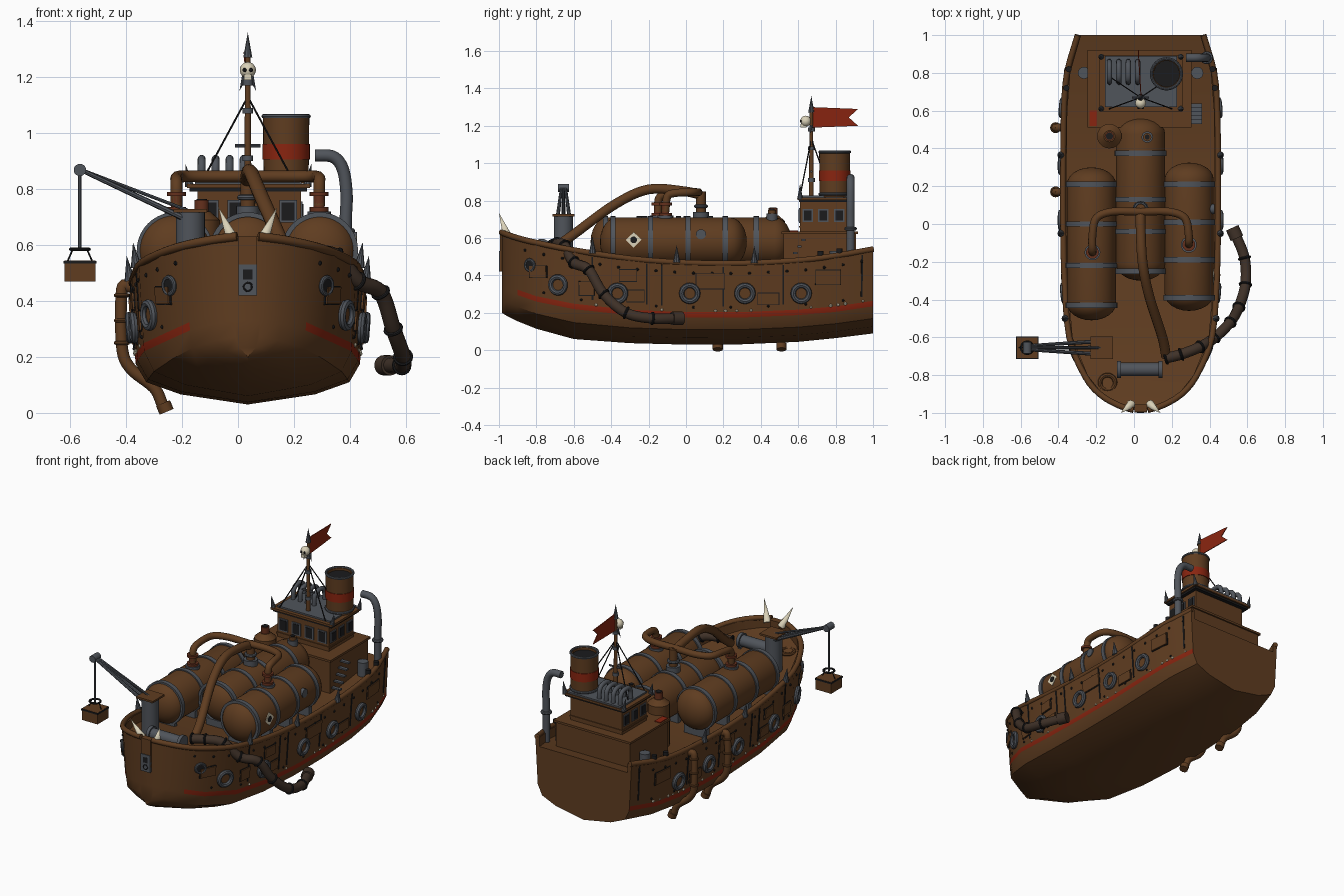
import bpy, bmesh, math, random
from mathutils import Vector as V, Matrix

if "Cube" in bpy.data.objects:
    bpy.data.objects.remove(bpy.data.objects["Cube"])

random.seed(4)
CX = .035  # hull centreline
def mat(name, *c):
    m = bpy.data.materials.new(name)
    m.diffuse_color = (*c, 1)
    m.use_nodes = True
    m.node_tree.nodes["Principled BSDF"].inputs["Base Color"].default_value = m.diffuse_color
    return m
BROWN = mat("rust_brown", .115, .046, .0145)
STEEL = mat("steel_grey", .08, .089, .104)
BLACK = mat("soot_black", .011, .011, .012)
RED = mat("dull_red", .25, .018, .005)
BONE = mat("bone", .70, .64, .48)
HOSE = mat("hose_brown", .05, .031, .021)
RUST = mat("valve_rust", .13, .03, .012)

def finish(name, me, *mats):
    for m in mats:
        me.materials.append(m)
    for p in me.polygons:
        p.use_smooth = True
    me.set_sharp_from_angle(angle=math.radians(35))
    o = bpy.data.objects.new(name, me)
    bpy.context.collection.objects.link(o)
    return o
def emit(name, bm, *mats):
    bmesh.ops.recalc_face_normals(bm, faces=bm.faces)
    me = bpy.data.meshes.new(name)
    bm.to_mesh(me)
    bm.free()
    return finish(name, me, *mats)
def frame(loc, n=None):
    r = V(n).to_track_quat('Z', 'Y').to_matrix().to_4x4() if n is not None else Matrix()
    return Matrix.Translation(V(loc)) @ r
def box(name, loc, dim, m, n=None):
    bm = bmesh.new()
    bmesh.ops.create_cube(bm, size=1, matrix=frame(loc, n) @ Matrix.Diagonal((*dim, 1)))
    return emit(name, bm, m)
def cyl(name, a, b, r, m, r2=None, seg=20):
    a, b = V(a), V(b)
    bm = bmesh.new()
    bmesh.ops.create_cone(bm, cap_ends=True, segments=seg, radius1=r, radius2=r if r2 is None else r2,
                          depth=(b - a).length, matrix=frame((a + b) / 2, b - a))
    return emit(name, bm, m)
def ball(name, loc, r, m, seg=12):
    bm = bmesh.new()
    bmesh.ops.create_uvsphere(bm, u_segments=seg, v_segments=seg // 2 + 1, radius=r, matrix=frame(loc))
    return emit(name, bm, m)
def lathe(name, prof, loc, axis, m, seg=32, closed=False):
    bm, M = bmesh.new(), frame(loc, axis)
    rows = [[bm.verts.new(M @ V((r * math.cos(k * math.tau / seg), r * math.sin(k * math.tau / seg), h)))
             for k in range(seg)] for r, h in prof]
    for a, b in zip(rows, rows[1:] + ([rows[0]] if closed else [])):
        for k in range(seg):
            bm.faces.new((a[k], a[(k + 1) % seg], b[(k + 1) % seg], b[k]))
    bmesh.ops.remove_doubles(bm, verts=bm.verts, dist=1e-5)
    return emit(name, bm, m)
def ring(name, loc, axis, R, r, m, seg=24):
    prof = [(R + r * math.cos(t * math.pi / 4), r * math.sin(t * math.pi / 4)) for t in range(8)]
    return lathe(name, prof, loc, axis, m, seg, True)
def smooth_path(pts, n=6):
    p = [V(q) for q in pts]
    p = [2 * p[0] - p[1]] + p + [2 * p[-1] - p[-2]]
    out = []
    for a, b, c, d in zip(p, p[1:], p[2:], p[3:]):
        for i in range(n):
            t = i / n
            out.append(.5 * (2 * b + (c - a) * t + (2 * a - 5 * b + 4 * c - d) * t * t + (3 * b - a - 3 * c + d) * t ** 3))
    return out + [p[-2]]
def tube(name, pts, r, m, n=6):
    path = smooth_path(pts, n)
    cu = bpy.data.curves.new(name, 'CURVE')
    cu.dimensions, cu.bevel_depth, cu.bevel_resolution, cu.use_fill_caps = '3D', r, 4, True
    sp = cu.splines.new('POLY')
    sp.points.add(len(path) - 1)
    for q, v in zip(sp.points, path):
        q.co = (*v, 1)
    tmp = bpy.data.objects.new(name + "_path", cu)
    bpy.context.collection.objects.link(tmp)
    me = bpy.data.meshes.new_from_object(tmp.evaluated_get(bpy.context.evaluated_depsgraph_get()))
    bpy.data.objects.remove(tmp)
    me.materials.clear()
    finish(name, me, m)
    return path

# Hull stations: y, half width, rim height, keel height, stripe height
ST = [(-.985, .05, .63, .2, .33), (-.96, .13, .62, .185, .32), (-.9, .23, .6, .155, .295), (-.8, .31, .575, .115, .26),
      (-.6, .39, .535, .06, .22), (-.3, .415, .49, .038, .187), (0, .422, .468, .03, .175), (.3, .422, .465, .032, .175),
      (.6, .418, .48, .045, .188), (.8, .402, .505, .065, .205), (1, .345, .54, .09, .235)]
def st(y):
    for a, b in zip(ST, ST[1:]):
        if y <= b[0] or b is ST[-1]:
            f = (y - a[0]) / (b[0] - a[0])
            w, zt, zb, zc = [p + (q - p) * f for p, q in zip(a[1:], b[1:])]
            return w, zt, zb, zc, .95 - .07 * min(1, max(0, (-.6 - y) / .4))
def section(y):
    w, zt, zb, zc, k = st(y)
    d, i = zc - zb, max(w - .03, .4 * w)
    h = [(0, zb), (.57 * w, zb + .25 * d), (.86 * w, zb + .55 * d), (k * w, zc), (k * w + (1 - k) * w * .1, zc + .029),
         (w, zt), (i, zt), (i, zt - .06), (0, zt - .06)]
    return h + [(-x, z) for x, z in reversed(h[1:-1])]
bm = bmesh.new()
rows = [[bm.verts.new((CX + x, s[0], z)) for x, z in section(s[0])] for s in ST]
for i, (a, b) in enumerate(zip(rows, rows[1:])):
    for j in range(16):
        f = bm.faces.new((a[j], a[(j + 1) % 16], b[(j + 1) % 16], b[j]))
        f.material_index = int(j in (3, 12) and i > 1)
bm.faces.new(rows[0])
bm.faces.new(rows[-1])
emit("hull", bm, BROWN, RED)

def side_pt(y, z, s):
    w, zt, zb, zc, k = st(y)
    return V((CX + s * w * (k + (1 - k) * (z - zc) / (zt - zc)), y, z))
def side(y, z, s):
    n = (side_pt(y + .02, z, s) - side_pt(y - .02, z, s)).cross(side_pt(y, z + .02, s) - side_pt(y, z - .02, s)).normalized()
    return side_pt(y, z, s), n * (1 if n.x * s > 0 else -1)

# Fittings on both hull sides
for s in (-1, 1):
    tube("rail", [(CX + s * (q[1] - .012), q[0], q[2]) for q in ST], .016, BROWN, 3)
    for y, z in ((-.68, .35), (-.365, .305), (.02, .305), (.315, .305), (.615, .305)):
        p, n = side(y, z, s)
        ring("fender_ring", p + n * .012, n, .043, .014, STEEL)
        cyl("fender_plate", p, p + n * .008, .035, BROWN)
    p, n = side(-.83, .455, s)
    cyl("hawse_hole", p, p + n * .012, .026, BLACK)
    ring("hawse_rim", p + n * .008, n, .03, .008, STEEL)
    for y in (-.5, -.21, -.13, .2, .52, .94):
        w, zt, zb, zc, k = st(y)
        p, n = side(y, (zt + zc) / 2 + .02, s)
        box("seam", p, (.009, zt - zc - .08, .008), BLACK, n)
    for i in range(19):
        y = -.86 + .1 * i
        p, n = side(y, st(y)[1] - .055, s)
        ball("rivet", p, .008, BLACK, 8)
        if i % 2:
            p, n = side(y, st(y)[3] + .055, s)
            ball("lower_rivet", p, .007, BLACK, 8)
    for y, z, w, h in ((-.79, .42, .1, .06), (-.53, .33, .08, .07), (-.31, .4, .09, .06), (.13, .37, .15, .08), (-.27, .29, .09, .06), (.44, .275, .11, .06), (.76, .39, .13, .075)):
        p, n = side(y, z, s)
        box("patch_edge", p, (w + .008, h + .008, .006), BLACK, n)
        box("patch", p + n * .003, (w, h, .012), BROWN, n)
    # Barnacles along the stripe
    for i in range(14):
        y = random.uniform(-.55, .95)
        p, n = side(y, st(y)[3] + .036, s)
        ball("barnacle", p, random.uniform(.006, .01), BONE, 6)
    for y in (-.5, -.05, .365):
        p = side_pt(y, st(y)[1], s)
        cyl("rail_spike", p, p + V((s * .012, 0, .09)), .02, STEEL, 0, 10)
    for y in (.72, .82):
        p = side_pt(y, st(y)[1], s) - V((s * .015, 0, 0))
        cyl("bollard", p, p + V((0, 0, .035)), .016, BLACK, seg=12)
    cyl("deck_vent", (CX + s * .3, .8, .44), (CX + s * .3, .8, .53), .032, STEEL)
    # Bow tusks
    cyl("tusk", (CX + s * .05, -.955, .61), (CX + s * .105, -1, .735), .024, BONE, 0, 12)

# Stem and bow gear
box("stem_plate", (CX, -.975, .525), (.066, .04, .21), BROWN)
box("bow_fairlead", (CX, -.977, .475), (.066, .044, .11), STEEL)
box("fairlead_slot", (CX, -.98, .495), (.034, .04, .035), BLACK)
ring("bow_hook", (CX, -.996, .45), (0, 1, 0), .015, .005, BLACK, 12)
cyl("windlass_drum", (-.07, -.77, .55), (.13, -.77, .55), .036, STEEL)
for x in (-.08, .14):
    cyl("windlass_flange", (x - .01, -.77, .55), (x + .01, -.77, .55), .046, STEEL)
    box("windlass_foot", (x, -.77, .52), (.02, .05, .06), STEEL)
ring("bow_hatch", (-.14, -.84, .525), (0, 0, 1), .04, .012, BROWN)

# Three tanks with bands, saddles
R = .13
for x, y0, y1, bands in ((-.225, -.51, .3, (-.43, -.22, 0, .21)), (CX, -.3, .565, (-.25, -.04, .13, .375)), (.292, -.46, .325, (-.39, -.19, .01, .21))):
    arc = [(R * math.sin(t * math.pi / 12), .09 * (1 - math.cos(t * math.pi / 12))) for t in range(7)]
    L = y1 - y0
    lathe("tank", arc + [(r, L - h) for r, h in reversed(arc)], (x, y0, .58), (0, 1, 0), BROWN, 40)
    for y in bands:
        lathe("tank_band", [(R - .01, -.014), (R + .007, -.014), (R + .007, .014), (R - .01, .014)], (x, y, .58), (0, 1, 0), STEEL, 40, True)
        box("tank_saddle", (x, y, .44), (.16, .03, .06), STEEL)
box("warning_plate", (.42, -.28, .59), (.006, .06, .06), BONE).data.transform(
    Matrix.Translation((.42, -.28, .59)) @ Matrix.Rotation(math.pi / 4, 4, 'X') @ Matrix.Translation((-.42, .28, -.59)))
cyl("warning_dot", (.42, -.28, .59), (.426, -.28, .59), .018, BLACK)
cyl("tank_gauge", (.4, .08, .62), (.425, .08, .62), .027, STEEL)

# Manifold pipes, valves, bow pipe and hose
for x, y in ((-.22, -.15), (.29, -.11)):
    sx = -1 if x < 0 else 1
    tube("manifold_branch", [(CX, .065, .845), (CX + sx * .15, .065, .845), (x - sx * .02, .03, .845), (x, -.06, .84), (x, y + .01, .82), (x, y, .74)], .021, BROWN)
    cyl("valve_body", (x, y, .69), (x, y, .79), .02, RUST)
    for z in (.72, .775):
        cyl("valve_flange", (x, y, z), (x, y, z + .015), .034, RUST)
    cyl("valve_seat", (x, y, .69), (x, y, .72), .042, STEEL)
cyl("manifold_riser", (CX, .08, .69), (CX, .08, .85), .026, BROWN)
cyl("manifold_seat", (CX, .08, .69), (CX, .08, .74), .042, STEEL)
ring("manifold_collar", (CX, .08, .77), (0, 0, 1), .028, .01, STEEL)
tube("bow_pipe", [(CX, .08, .83), (CX, -.01, .85), (.045, -.2, .86), (.08, -.38, .78), (.15, -.6, .62), (.17, -.7, .55)], .026, BROWN)
hose = [(.17, -.71, .56), (.25, -.69, .57), (.35, -.65, .56), (.43, -.6, .47), (.51, -.52, .43), (.555, -.44, .3), (.59, -.32, .2), (.585, -.18, .17), (.535, -.05, .17)]
path = tube("hose", hose, .028, HOSE)
for i in range(0, len(path) - 1, 6):
    ring("hose_clamp", path[i], path[i + 1] - path[i], .029, .007, BLACK, 16)
cyl("hose_nozzle", (.545, -.075, .17), (.52, -.02, .17), .036, HOSE)
cyl("tank_hatch", (.07, .46, .68), (.07, .46, .73), .03, STEEL)
cyl("tank_hatch_lid", (.07, .46, .73), (.07, .46, .75), .022, BROWN)
cyl("hatch_bolt", (.07, .46, .75), (.07, .46, .757), .013, BLACK)
cyl("deck_canister", (-.13, .465, .42), (-.13, .465, .69), .065, BROWN)
cyl("canister_cap", (-.13, .465, .69), (-.13, .465, .72), .065, BROWN, .03)
cyl("canister_valve", (-.13, .465, .72), (-.13, .465, .76), .025, RUST)
cyl("canister_opening", (-.13, .465, .76), (-.13, .465, .764), .019, BLACK)

# Discharge pipes on the port side
for y in (.17, .51):
    tube("discharge_pipe", [(-.385, y, .45), (-.415, y, .44), (-.415, y, .24), (-.385, y, .16), (-.3, y, .09), (-.27, y, .03)], .021, BROWN)
    cyl("discharge_lip", (-.268, y, .035), (-.255, y, .004), .027, BROWN)
    for z in (.25, .33, .42):
        ring("discharge_clamp", (-.415, y, z), (0, 0, 1), .022, .007, BROWN, 16)

# Deckhouse and bridge
box("deckhouse", (.03, .715, .52), (.53, .39, .22), BROWN)
box("deckhouse_roof", (.03, .715, .628), (.55, .41, .014), BROWN)
box("roof_mark", (-.215, .56, .637), (.04, .08, .006), RED)
box("bridge", (.04, .735, .715), (.37, .25, .17), BROWN)
box("bridge_sill", (.04, .735, .66), (.38, .26, .01), BROWN)
box("bridge_eave", (.037, .745, .798), (.42, .28, .012), BLACK)
box("bridge_roof_edge", (.037, .745, .811), (.44, .3, .014), BROWN)
box("bridge_roof", (.037, .755, .82), (.38, .27, .016), STEEL)
def window(loc, n, w=.056, h=.07):
    box("window_frame", loc, (w, h, .012), STEEL, n)
    box("window_glass", V(loc) + V(n) * .004, (w - .016, h - .016, .01), BLACK, n)
for i in range(4):
    window((-.1 + i * .093, .61, .72), (0, -1, 0), .062, .08)
for s in (-1, 1):
    for y in (.65, .735, .82):
        window((.04 + s * .185, y, .72), (s, 0, 0))
    for y in (.61, .885):
        cyl("roof_spike", (.037 + s * .21, y, .81), (.037 + s * .225, y, .89), .016, STEEL, 0, 10)
for i in range(5):
    box("stair_tread", (.33, .54 + i * .022, .45 + i * .035), (.06, .022, .01), STEEL)
for i in range(4):
    x = -.13 + i * .05
    tube("roof_hoop", [(x, .75, .82), (x, .755, .88), (x, .78, .905), (x, .83, .905), (x, .855, .88), (x, .86, .82)], .014, STEEL)

# Funnel and side vent
F = (.172, .795, 0)
lathe("funnel", [(.08, .82), (.083, 1.06), (.068, 1.06), (.066, .9)], F, (0, 0, 1), BROWN)
cyl("funnel_soot", (F[0], F[1], .9), (F[0], F[1], 1.045), .072, BLACK)
lathe("funnel_band", [(.078, .905), (.085, .905), (.085, .96), (.078, .96)], F, (0, 0, 1), RED, closed=True)
for z, r in ((1.06, .08), (.835, .08)):
    ring("funnel_rim", (F[0], F[1], z), (0, 0, 1), r, .008, STEEL, 32)
tube("side_vent", [(.385, .88, .46), (.385, .88, .68), (.388, .88, .78), (.375, .88, .87), (.34, .88, .915), (.275, .88, .92)], .022, STEEL)
ring("vent_collar", (.385, .88, .65), (0, 0, 1), .024, .01, STEEL)

# Mast with skull ornament, stays, flag
my = .67
cyl("mast", (CX, my, .82), (CX, my, 1.27), .013, BROWN, .009)
cyl("mast_spike", (CX, my, 1.27), (CX, my, 1.36), .017, STEEL, 0, 10)
for z in (.9, 1.07, 1.17):
    cyl("mast_collar", (CX, my, z), (CX, my, z + .02), .019, STEEL, seg=12)
cyl("mast_crossbar", (CX - .045, my, .955), (CX + .045, my, .955), .006, STEEL, seg=8)
ball("skull", (CX, .64, 1.225), .029, BONE, 16)
box("skull_jaw", (CX, .628, 1.2), (.028, .03, .02), BONE)
for s in (-1, 1):
    ball("skull_eye", (CX + s * .011, .616, 1.225), .008, BLACK, 8)
    cyl("mast_barb", (CX + s * .012, my, 1.2), (CX + s * .03, my - .01, 1.15), .01, STEEL, 0, 8)
    for y in (.61, .78):
        cyl("mast_stay", (CX, my, 1.13), (CX + s * .165, y, .825), .0035, BLACK, seg=6)
bm = bmesh.new()
fl = [(.67, 1.3), (.92, 1.29), (.87, 1.245), (.92, 1.2), (.67, 1.19)]
top = bm.faces.new([bm.verts.new((CX - (y - .67) * .06, y, z)) for y, z in fl])
ex = bmesh.ops.extrude_face_region(bm, geom=[top])
bmesh.ops.translate(bm, vec=(.005, 0, 0), verts=[g for g in ex["geom"] if isinstance(g, bmesh.types.BMVert)])
emit("flag", bm, RED)

# Crane with hanging crate
cyl("crane_post", (-.17, -.655, .48), (-.17, -.655, .72), .052, STEEL)
box("crane_cap", (-.17, -.655, .722), (.12, .12, .012), BROWN)
for dy in (-.035, 0, .035):
    cyl("crane_boom", (-.17, -.655 + dy, .685), (-.565, -.655 + dy * .3, .87), .011, STEEL, .008, 8)
cyl("boom_brace", (-.17, -.655, .72), (-.55, -.655, .865), .006, STEEL, seg=8)
cyl("boom_pulley", (-.565, -.685, .868), (-.565, -.625, .868), .022, STEEL)
cyl("crane_cable", (-.565, -.655, .87), (-.565, -.655, .58), .006, STEEL, seg=8)
ring("crane_hook", (-.565, -.655, .585), (0, 0, 1), .033, .006, BLACK, 16)
for d in (-1, 1):
    cyl("crate_sling", (-.565 + d * .025, -.655, .585), (-.565 + d * .045, -.655, .54), .003, BLACK, seg=6)
box("crate", (-.565, -.655, .507), (.11, .11, .074), BROWN)
box("crate_rim", (-.565, -.655, .538), (.118, .118, .01), BLACK)
